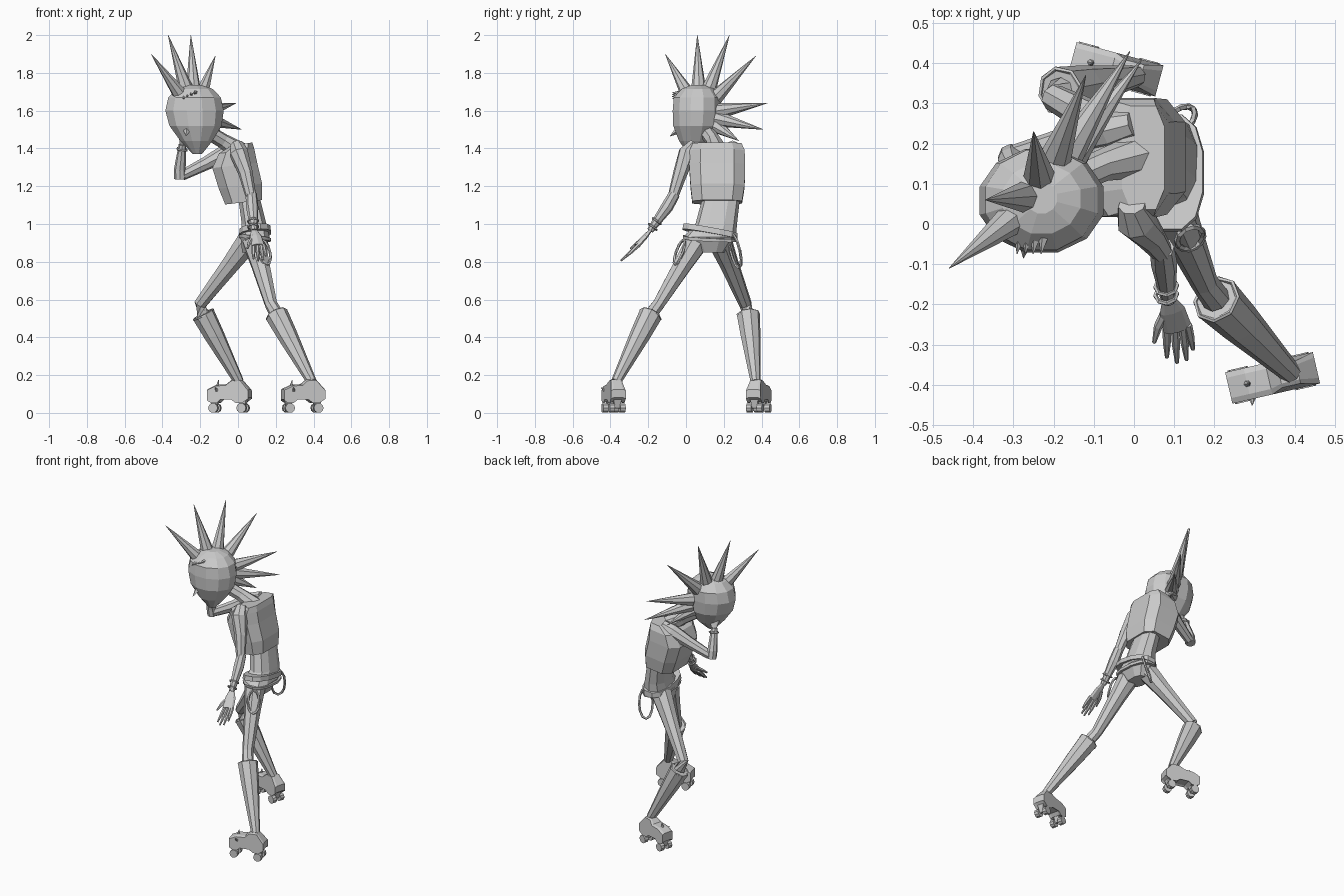
import bpy, bmesh, math
from mathutils import Vector, Matrix

cube = bpy.data.objects.get("Cube")
if cube:
    bpy.data.objects.remove(cube, do_unlink=True)

grey = bpy.data.materials.new("plain grey")
grey.use_nodes = True
TONE = (0.6, 0.6, 0.6, 1)
grey.diffuse_color = TONE
grey.node_tree.nodes["Principled BSDF"].inputs["Base Color"].default_value = TONE


def finish(name, bm):
    bmesh.ops.recalc_face_normals(bm, faces=bm.faces)
    mesh = bpy.data.meshes.new(name)
    bm.to_mesh(mesh)
    bm.free()
    mesh.materials.append(grey)
    obj = bpy.data.objects.new(name, mesh)
    bpy.context.collection.objects.link(obj)
    return obj


def skin(name, rings, closed=False):
    """Join rings of points with quads and cap the ends."""
    bm = bmesh.new()
    loops = [[bm.verts.new(p) for p in ring] for ring in rings]
    pairs = list(zip(loops, loops[1:]))
    if closed:
        pairs.append((loops[-1], loops[0]))
    else:
        bm.faces.new(loops[0])
        bm.faces.new(loops[-1])
    n = len(loops[0])
    for a, b in pairs:
        for i in range(n):
            j = (i + 1) % n
            bm.faces.new((a[i], a[j], b[j], b[i]))
    return finish(name, bm)


def loft(name, levels, sides=8, box=1.0, pitch=0.0, roll=0.0):
    """Stacked rings (x, y, z, half x, half y); box < 1 squares them, pitch and roll tilt them."""
    rings = []
    for x, y, z, hx, hy in levels:
        ring = []
        for i in range(sides):
            t = math.tau * (i + 0.5) / sides
            c, s = math.cos(t), math.sin(t)
            px = math.copysign(abs(c) ** box, c) * hx
            py = math.copysign(abs(s) ** box, s) * hy
            ring.append((x + px, y + py, z + pitch * px + roll * py))
        rings.append(ring)
    return skin(name, rings)


def tube(name, path, radii, sides=8, flat=1.0, closed=False):
    """Rings set square to a path; flat squeezes them in one direction."""
    pts = [Vector(p) for p in path]
    rings = []
    n = len(pts)
    for i, p in enumerate(pts):
        if closed:
            d = pts[(i + 1) % n] - pts[i - 1]
        else:
            d = pts[min(i + 1, n - 1)] - pts[max(i - 1, 0)]
        d.normalize()
        ref = Vector((0, 0, 1)) if abs(d.z) < 0.95 else Vector((0, 1, 0))
        u = d.cross(ref).normalized()
        v = d.cross(u)
        r = radii[i] if isinstance(radii, (list, tuple)) else radii
        rings.append([p + u * r * math.cos(math.tau * k / sides)
                      + v * r * flat * math.sin(math.tau * k / sides)
                      for k in range(sides)])
    return skin(name, rings, closed)


def spike(name, base, tip, radius, sides=8):
    return tube(name, [base, tip], [radius, 0.001], sides)


def hoop(name, centre, axis, rx, ry, thick, count=10):
    """Closed ring around an axis."""
    rot = Vector(axis).to_track_quat('Z', 'Y')
    path = [Vector(centre) + rot @ Vector((rx * math.cos(math.tau * i / count),
                                           ry * math.sin(math.tau * i / count), 0))
            for i in range(count)]
    return tube(name, path, thick, 5, closed=True)


# Head with tapered jaw
loft("head", [(-.215, .035, 1.37, .025, .025), (-.22, .05, 1.44, .088, .09),
              (-.225, .055, 1.52, .143, .127), (-.23, .058, 1.6, .16, .133),
              (-.23, .06, 1.67, .144, .129), (-.23, .063, 1.715, .1, .09),
              (-.23, .065, 1.735, .04, .04)], 12)
spike("nose", (-.27, -.035, 1.5), (-.275, -.085, 1.465), .022, 4)
for k in range(4):
    x = -.285 + .02 * k
    spike("brow_spike", (x, -.035, 1.67 + .008 * k), (x - .006, -.075, 1.665 + .01 * k), .013, 5)

# Hair: fan of spikes radiating from the skull
skull = Vector((-.23, .07, 1.58))
for tip in [(-.46, -.11, 1.9), (-.37, .06, 2), (-.25, .23, 2), (-.12, .37, 1.89),
            (-.01, .43, 1.64), (.02, .41, 1.5), (-.06, .28, 1.44)]:
    way = (Vector(tip) - skull).normalized()
    spike("hair_spike", skull + way * .125, tip, .042)

tube("neck", [(.01, .17, 1.38), (-.08, .145, 1.44), (-.18, .1, 1.5)], [.055, .04, .04])

# Torso: boxy vest over a slim waist
loft("vest", [(.03, .165, 1.115, .102, .138), (.013, .167, 1.2, .12, .15),
              (-.017, .165, 1.31, .124, .155), (-.007, .165, 1.385, .098, .152),
              (.023, .165, 1.425, .055, .135)], 8, .57, .12)
loft("waist", [(.075, .13, .85, .055, .075), (.09, .125, .93, .08, .14),
               (.085, .16, 1.0, .068, .11), (.06, .185, 1.13, .06, .1),
               (.03, .18, 1.2, .06, .09)], 10, .8)
loft("belt", [(.09, .127, .945, .087, .15), (.09, .13, .975, .083, .147)], 12, .8, .1, -.18)
loft("lower_belt", [(.09, .127, .915, .085, .145), (.09, .127, .932, .087, .148)], 12, .8, -.1, -.05)
hoop("left_chain_loop", (.115, .26, .86), (-.75, 1, .35), .042, .095, .008, 12)
hoop("right_chain_loop", (.14, -.035, .85), (.6, -1, .45), .035, .07, .008, 12)


def leg(side, hip, knee, cuff, ankle):
    hip, knee, cuff, ankle = map(Vector, (hip, knee, cuff, ankle))
    tube(side + "_thigh", [hip, hip.lerp(knee, .35), knee, cuff],
         [.066, .052, .034, .036])
    tube(side + "_boot_shaft", [cuff, cuff.lerp(ankle, .3), ankle],
         [.062, .054, .027])
    hoop(side + "_boot_cuff", cuff, ankle - cuff, .058, .058, .006, 8)


def skate(side, place, degrees):
    """Roller skate with its toe toward -x, then turned and placed."""
    profile = [(-.112, .065), (-.112, .12), (-.065, .142), (-.01, .146), (.018, .17),
               (.065, .172), (.112, .118), (.112, .075), (.08, .052), (.045, .052),
               (.02, .07), (-.04, .07), (-.06, .052), (-.09, .052)]
    place = Matrix.Translation(Vector(place)) @ Matrix.Rotation(math.radians(degrees), 4, 'Z')
    rings = [[(x, y * (.72 if z > .15 else 1), z + rise) for x, z in profile]
             for y, rise in ((-.04, 0), (-.026, .006), (.026, .006), (.04, 0))]
    parts = [skin(side + "_skate_boot", rings)]
    for x in (-.08, .075):
        parts.append(tube(side + "_axle", [(x, -.035, .032), (x, .035, .032)], .011, 6))
        parts.append(loft(side + "_truck", [(x, 0, .03, .015, .02), (x, 0, .07, .03, .03)], 4))
        for y in (-.029, .029):
            parts.append(tube(side + "_wheel", [(x, y - .014, .026), (x, y + .014, .026)], .026, 10))
    parts.append(spike(side + "_toe_spike", (-.065, 0, .14), (-.06, 0, .175), .01, 6))
    parts.append(spike(side + "_side_spike", (-.06, -.035, .12), (-.065, -.055, .135), .01, 6))
    for part in parts:
        part.data.transform(place)


leg("right", (.085, .06, .91), (.175, -.145, .575), (.205, -.188, .52), (.39, -.37, .165))
leg("left", (.055, .18, .91), (-.2, .315, .575), (-.183, .33, .52), (.005, .368, .165))
skate("right", (.345, -.383, 0), 13)
skate("left", (-.045, .385, 0), -15)

# Hanging arm
tube("right_upper_arm", [(-.005, .05, 1.42), (.005, .008, 1.375), (.04, -.03, 1.27), (.07, -.07, 1.14)],
     [.035, .05, .038, .028])
tube("right_forearm", [(.07, -.06, 1.16), (.075, -.1, 1.09), (.085, -.19, .965)],
     [.03, .033, .018])
for t in (0, .03):
    hoop("right_bracelet", (.08, -.155 - t * .7, 1.015 - t), (.06, -.6, -.8), .027, .027, .006, 8)
tube("right_palm", [(.085, -.185, .97), (.095, -.215, .935), (.108, -.26, .885)],
     [.016, .032, .036], 8, .4)
for x, y, z in [(.082, -.332, .815), (.107, -.345, .805), (.131, -.338, .81), (.147, -.312, .83)]:
    root = Vector((.108 + (x - .115) * .8, -.25, .89))
    tip = Vector((x, y, z))
    tube("right_finger", [root, root.lerp(tip, .55), tip], [.011, .01, .005], 6)
tube("right_thumb", [(.08, -.215, .93), (.06, -.255, .9), (.05, -.295, .87)], [.012, .011, .005], 6)

# Raised arm, hand resting against the jaw
tube("left_upper_arm", [(0, .25, 1.41), (-.06, .235, 1.38), (-.17, .205, 1.32), (-.295, .17, 1.258)],
     [.035, .046, .036, .028])
tube("left_forearm", [(-.306, .168, 1.24), (-.308, .16, 1.29), (-.294, .12, 1.42)], [.032, .031, .02])
hoop("left_bracelet", (-.296, .128, 1.395), (.02, -.04, .13), .026, .026, .006, 8)
tube("left_palm", [(-.292, .12, 1.42), (-.285, .105, 1.46), (-.28, .085, 1.51)],
     [.017, .03, .026], 8, .4)
